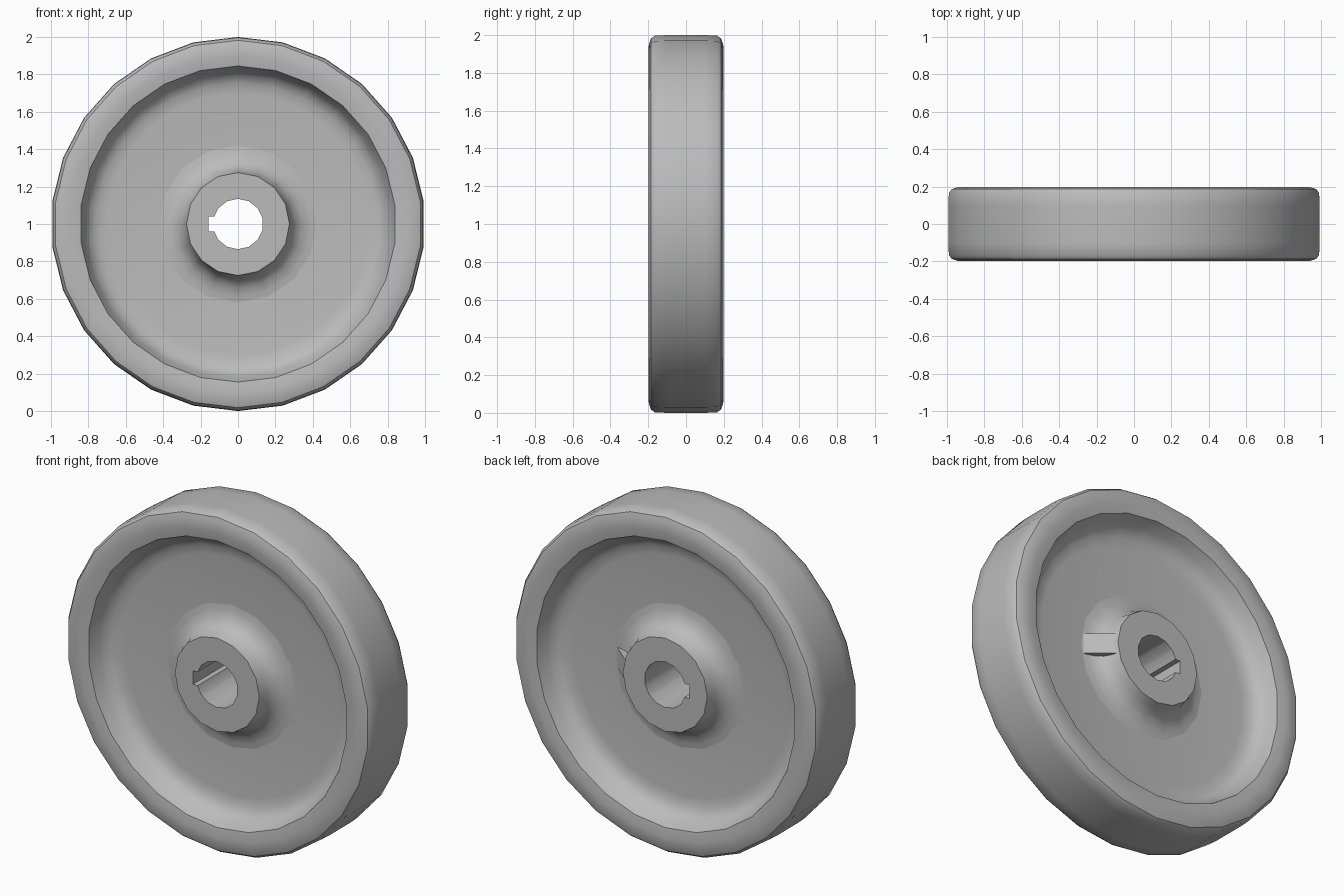
import bpy, bmesh, math
from mathutils import Matrix

cube = bpy.data.objects.get("Cube")
if cube:
    bpy.data.objects.remove(cube)

CENTRE = Matrix.Translation((0, 0, 1))

steel = bpy.data.materials.new("grey_steel")
GREY = (0.5, 0.5, 0.5, 1)
steel.diffuse_color = GREY
steel.use_nodes = True
steel.node_tree.nodes["Principled BSDF"].inputs["Base Color"].default_value = GREY


def finish(name, bm):
    """Turn a bmesh into a coloured object centred on the axle."""
    bmesh.ops.recalc_face_normals(bm, faces=bm.faces)
    bm.transform(CENTRE)
    mesh = bpy.data.meshes.new(name)
    bm.to_mesh(mesh)
    bm.free()
    mesh.materials.append(steel)
    obj = bpy.data.objects.new(name, mesh)
    bpy.context.collection.objects.link(obj)
    return obj


def smooth(obj, degrees):
    bpy.ops.object.select_all(action='DESELECT')
    obj.select_set(True)
    bpy.context.view_layer.objects.active = obj
    bpy.ops.object.shade_smooth_by_angle(angle=math.radians(degrees))


def lathe(name, half, steps, closed):
    """Mirror a (radius, y) half profile front to back and spin it round y."""
    profile = half + [(r, -y) for r, y in reversed(half)]
    bm = bmesh.new()
    verts = [bm.verts.new((0, y, r)) for r, y in profile]
    edges = [bm.edges.new(pair) for pair in zip(verts, verts[1:])]
    if closed:
        edges.append(bm.edges.new((verts[-1], verts[0])))
    bmesh.ops.spin(bm, geom=verts + edges, cent=(0, 0, 0), axis=(0, 1, 0),
                   angle=math.tau, steps=steps, use_duplicate=False)
    bmesh.ops.remove_doubles(bm, verts=bm.verts, dist=1e-4)
    return finish(name, bm)


def prism(name, outline, low, high, axis):
    """Extrude a 2D outline along y (outline is x, z) or z (outline is x, y)."""
    bm = bmesh.new()
    place = (lambda a, b: (a, low, b)) if axis == 'Y' else (lambda a, b: (a, b, low))
    face = bm.faces.new([bm.verts.new(place(a, b)) for a, b in outline])
    new = bmesh.ops.extrude_face_region(bm, geom=[face])["geom"]
    depth = high - low
    bmesh.ops.translate(bm, verts=[v for v in new if isinstance(v, bmesh.types.BMVert)],
                        vec=(0, depth, 0) if axis == 'Y' else (0, 0, depth))
    return finish(name, bm)


# Rim with rounded shoulders, filleted into the recessed web
rim = lathe("rim_and_web", [
    (0.20, 0.06), (0.70, 0.06), (0.755, 0.068), (0.795, 0.09), (0.82, 0.125),
    (0.845, 0.19), (0.90, 0.199), (0.95, 0.197), (0.982, 0.186), (0.997, 0.165),
    (1.0, 0.10)], 26, True)
smooth(rim, 35)

# Hub flaring into the web
hub = lathe("hub", [
    (0.0, 0.195), (0.275, 0.195), (0.288, 0.145), (0.31, 0.105), (0.345, 0.078),
    (0.39, 0.063), (0.44, 0.058)], 16, False)

# Bore and keyway cut through the hub
bore = prism("bore_cutter", [(0.135 * math.sin(math.tau * i / 14),
                              0.135 * math.cos(math.tau * i / 14)) for i in range(14)],
             -0.4, 0.4, 'Y')
keyway = prism("keyway_cutter", [(-0.158, -0.04), (0, -0.04), (0, 0.04), (-0.158, 0.04)],
               -0.4, 0.4, 'Y')
for cutter in (bore, keyway):
    cutter.hide_render = True
    bpy.context.view_layer.objects.active = hub
    mod = hub.modifiers.new("cut", 'BOOLEAN')
    mod.operation = 'DIFFERENCE'
    mod.solver = 'EXACT'
    mod.object = cutter
    bpy.ops.object.modifier_apply(modifier=mod.name)
    bpy.data.objects.remove(cutter)
smooth(hub, 35)

# Sloping gusset on the back of the hub
prism("hub_gusset", [(0.25, 0.03), (0.44, 0.03), (0.27, 0.175), (0.25, 0.175)],
      -0.06, 0.06, 'Z')
